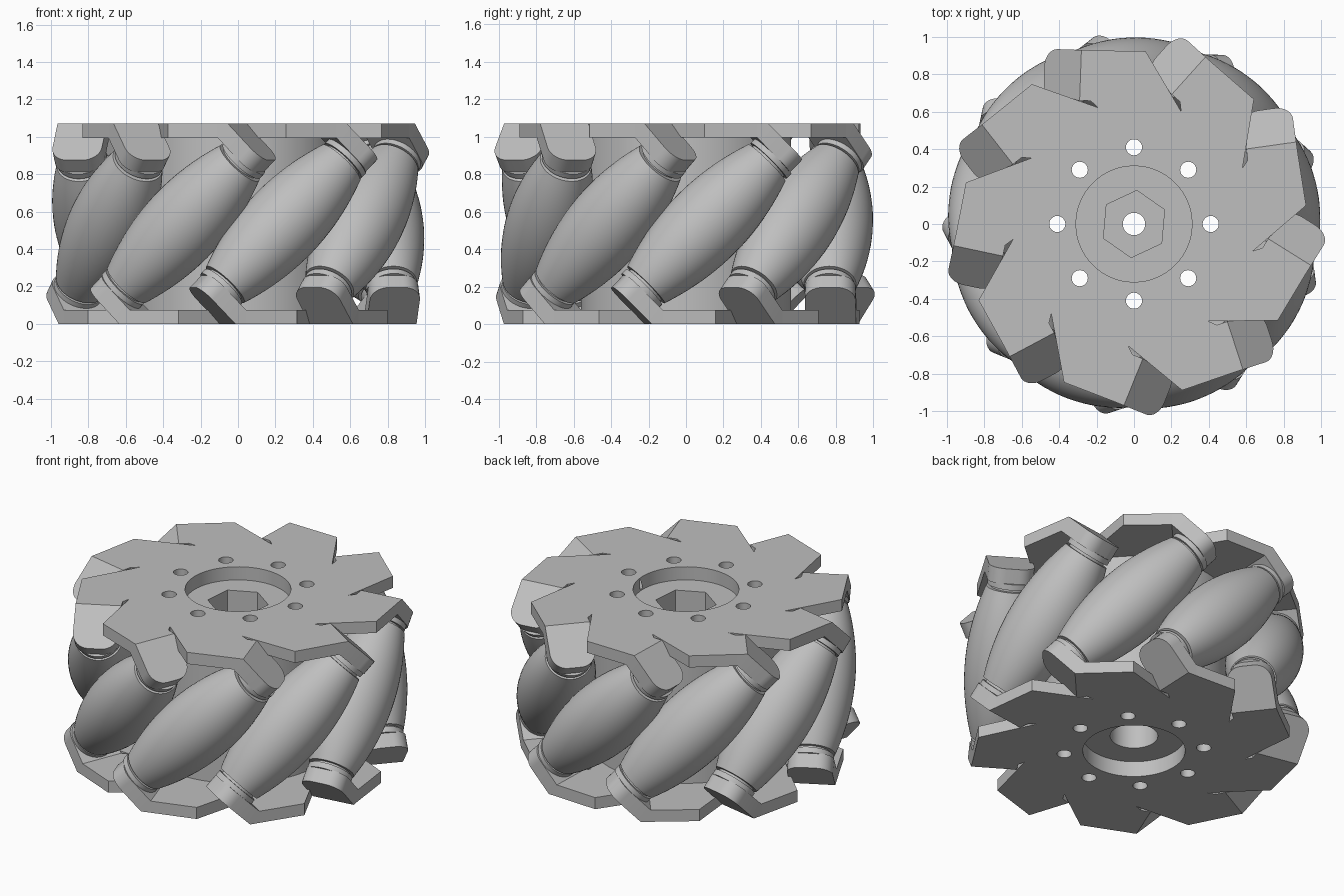
import bpy, bmesh, math
from mathutils import Matrix, Vector

if "Cube" in bpy.data.objects:
    bpy.data.objects.remove(bpy.data.objects["Cube"])

COUNT = 9
STEP = 2 * math.pi / COUNT
HALF = 0.535          # half the wheel height
PLATE = 0.075         # side plate thickness
AXLE = 0.78           # roller axle distance from the wheel axis
FACE = 0.60           # tab outer face, measured along the roller axle
TAB = 0.095           # tab thickness
WHEEL = Matrix.Translation((0, 0, HALF)) @ Matrix.Rotation(math.radians(8), 4, 'Z')
R2 = math.sqrt(2)

grey = bpy.data.materials.new("light_grey")
grey.use_nodes = True
COLOUR = (0.52, 0.52, 0.52, 1)
grey.diffuse_color = COLOUR
grey.node_tree.nodes["Principled BSDF"].inputs["Base Color"].default_value = COLOUR


def finish(bm, name, matrix):
    """Turn a bmesh into a shaded object with the matrix baked in."""
    bmesh.ops.recalc_face_normals(bm, faces=bm.faces)
    bm.transform(matrix)
    mesh = bpy.data.meshes.new(name)
    bm.to_mesh(mesh)
    bm.free()
    mesh.materials.append(grey)
    obj = bpy.data.objects.new(name, mesh)
    bpy.context.collection.objects.link(obj)
    return obj


def smooth(obj):
    bpy.ops.object.select_all(action='DESELECT')
    obj.select_set(True)
    bpy.context.view_layer.objects.active = obj
    bpy.ops.object.shade_smooth_by_angle(angle=math.radians(30))


def prism(bm, points, offset):
    """Extrude a closed outline; returns the new vertices."""
    base = [bm.verts.new(p) for p in points]
    face = bm.faces.new(base)
    out = bmesh.ops.extrude_face_region(bm, geom=[face], use_keep_orig=True)
    top = [g for g in out["geom"] if isinstance(g, bmesh.types.BMVert)]
    bmesh.ops.translate(bm, verts=top, vec=offset)
    return base + top


def cylinder(bm, radius, low, high, sides=64, x=0, y=0, turn=0):
    m = Matrix.Translation((x, y, (low + high) / 2)) @ Matrix.Rotation(turn, 4, 'Z')
    bmesh.ops.create_cone(bm, cap_ends=True, segments=sides, radius1=radius,
                          radius2=radius, depth=high - low, matrix=m)


def lathe(bm, profile, sides=48):
    """Revolve (radius, height) points about z."""
    verts = [bm.verts.new((r, 0, h)) for r, h in profile]
    edges = [bm.edges.new(pair) for pair in zip(verts, verts[1:])]
    bmesh.ops.spin(bm, geom=verts + edges, cent=(0, 0, 0), axis=(0, 0, 1),
                   angle=2 * math.pi, steps=sides, use_merge=True)
    bmesh.ops.remove_doubles(bm, verts=bm.verts, dist=1e-5)


def cut(obj, cutters):
    for cutter in cutters:
        mod = obj.modifiers.new("cut", 'BOOLEAN')
        mod.object = cutter
        mod.operation = 'DIFFERENCE'
        mod.solver = 'EXACT'
        bpy.context.view_layer.objects.active = obj
        bpy.ops.object.modifier_apply(modifier=mod.name)


# Cutters for the bolt holes and the centre bore
LIFT = Matrix.Translation((0, 0, HALF))
bm = bmesh.new()
for i in range(8):
    a = i * math.pi / 4
    cylinder(bm, 0.043, -1, 1, 24, 0.41 * math.cos(a), 0.41 * math.sin(a))
cutters = [finish(bm, "bolt_hole_cutter", LIFT)]
for radius, low, high, sides, turn in (
        (0.31, HALF - 0.085, 1, 64, 0), (0.30, -1, 0.10 - HALF, 64, 0),
        (0.18, 0.08, 0.9, 6, math.radians(-5)), (0.14, -0.9, -0.1, 48, 0),
        (0.06, -1, 1, 32, 0)):
    bm = bmesh.new()
    cylinder(bm, radius, low, high, sides, turn=turn)
    cutters.append(finish(bm, "bore_cutter", LIFT))
for c in cutters:
    c.hide_render = True

# Hub drum
bm = bmesh.new()
cylinder(bm, 0.56, PLATE - HALF, HALF - PLATE, 96)
hub = finish(bm, "hub", LIFT)
cut(hub, cutters)
smooth(hub)

# Side plates with pinwheel arms; the lower one is the upper one flipped
fold_out = FACE * R2 - HALF
fold_in = (FACE - TAB) * R2 - (HALF - PLATE)
INNER, OUTER = AXLE - 0.13, AXLE + 0.14
arm = [(0.925, -0.03), (OUTER, fold_in), (INNER, fold_in), (0.616, 0.216)]


def plate_matrix(flip):
    return WHEEL @ Matrix.Rotation(math.pi * flip, 4, 'X')


for flip, side in enumerate(("upper", "lower")):
    outline = []
    for k in range(COUNT):
        turn = Matrix.Rotation(k * STEP, 3, 'Z')
        outline += [turn @ Vector((r, t, HALF - PLATE)) for r, t in arm]
    bm = bmesh.new()
    prism(bm, outline, (0, 0, PLATE))
    plate = finish(bm, side + "_plate", plate_matrix(flip))
    cut(plate, cutters)
    smooth(plate)

    # Folded tabs holding the roller ends
    drop = 0.195
    end_t, end_z = fold_out + drop, HALF - drop
    profile = [(fold_in, HALF), (fold_out, HALF), (end_t, end_z),
               (end_t - TAB / R2, end_z - TAB / R2), (fold_in, HALF - PLATE)]
    for k in range(COUNT):
        bm = bmesh.new()
        verts = prism(bm, [(INNER, t, z) for t, z in profile], (OUTER - INNER, 0, 0))
        tip = {v for v in verts if v.co.z < HALF - PLATE - 0.01}
        corners = [e for e in bm.edges if set(e.verts) <= tip
                   and abs(e.verts[0].co.x - e.verts[1].co.x) < 1e-4]
        bmesh.ops.bevel(bm, geom=corners, offset=0.095, segments=8,
                        profile=0.5, affect='EDGES')
        tab = finish(bm, f"{side}_tab_{k + 1}",
                     plate_matrix(flip) @ Matrix.Rotation(k * STEP, 4, 'Z'))
        smooth(tab)

# Barrel rollers with grooved end collars
END = 0.46
barrel = [(0.218 - 0.078 * (s / 10) ** 2, END * s / 10) for s in range(-10, 11)]
collar = [(0.115, END), (0.115, 0.475), (0.135, 0.475), (0.135, 0.51), (0, 0.51)]
profile = [(r, -h) for r, h in reversed(collar)] + barrel + collar
tilt = Matrix.Translation((AXLE, 0, 0)) @ Matrix.Rotation(-math.pi / 4, 4, 'X')
for k in range(COUNT):
    bm = bmesh.new()
    lathe(bm, profile)
    roller = finish(bm, f"roller_{k + 1}", WHEEL @ Matrix.Rotation(k * STEP, 4, 'Z') @ tilt)
    smooth(roller)

for c in cutters:
    bpy.data.objects.remove(c)
